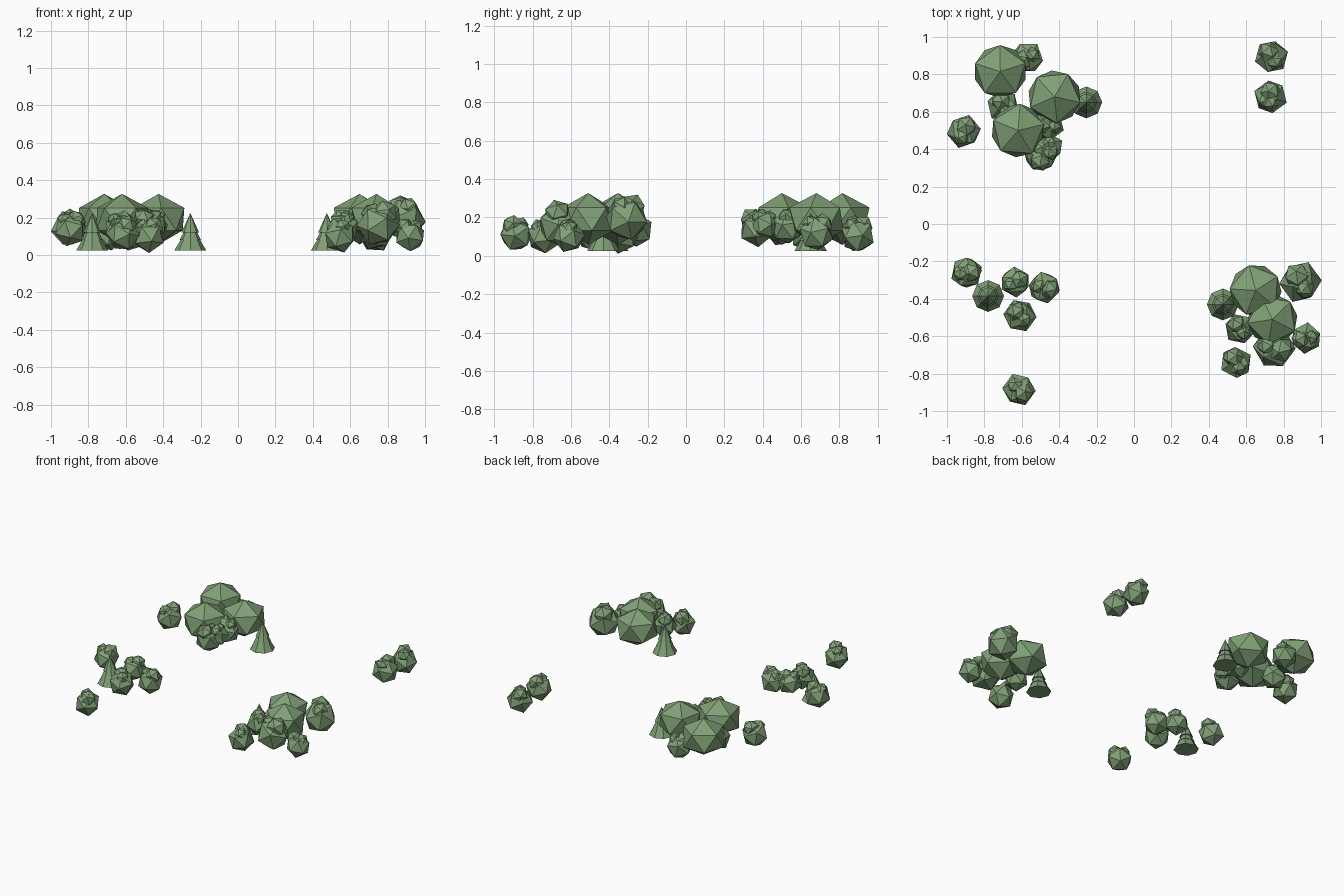
import bpy
import math
import random
from mathutils import Vector

random.seed(7)
cube = bpy.data.objects.get("Cube")
if cube:
    bpy.data.objects.remove(cube, do_unlink=True)

# Single foliage colour
leaf = bpy.data.materials.new("leaf_green")
leaf.use_nodes = True
GREEN = (0.22, 0.355, 0.185, 1)
leaf.diffuse_color = GREEN
leaf.node_tree.nodes["Principled BSDF"].inputs["Base Color"].default_value = GREEN


def finish(name):
    ob = bpy.context.object
    ob.name = name
    ob.data.materials.append(leaf)
    return ob


def blob(name, pos, radius, squash=1.0, tilt=0.0):
    """Low-poly clump: a twenty-sided ball, optionally flattened or tilted."""
    turn = [random.uniform(-tilt, tilt), random.uniform(-tilt, tilt),
            random.uniform(0, math.tau)]
    bpy.ops.mesh.primitive_ico_sphere_add(subdivisions=1, radius=radius,
                                          location=pos, rotation=turn)
    ob = finish(name)
    ob.scale.z = squash
    return ob


def bush(name, x, y, z, radius):
    """Main clump with two smaller clumps sunk into its crown."""
    pos = Vector((x, y, z))
    blob(name, pos, radius, tilt=0.5)
    angle = random.uniform(0, math.tau)
    for i, size in enumerate((0.62, 0.5)):
        a = angle + i * math.pi
        shift = Vector((math.cos(a) * 0.32, math.sin(a) * 0.32, 0.55)) * radius
        blob(f"{name}_crown_{i + 1}", pos + shift, radius * size, tilt=0.5)


def pine(name, x, y):
    """Three stacked cone skirts."""
    for i, (base, tip, r) in enumerate(((0.025, 0.17, 0.085),
                                        (0.08, 0.19, 0.058),
                                        (0.12, 0.225, 0.047))):
        bpy.ops.mesh.primitive_cone_add(vertices=8, radius1=r, depth=tip - base,
                                        location=(x, y, (base + tip) / 2))
        finish(f"{name}_skirt_{i + 1}")


# Broad flattened canopies
canopies = [(-0.715, 0.815, 0.158), (-0.425, 0.68, 0.158), (-0.62, 0.5, 0.16),
            (0.65, -0.355, 0.155), (0.74, -0.51, 0.15)]
for i, (x, y, r) in enumerate(canopies):
    blob(f"canopy_{i + 1}", (x, y, 0.192), r, squash=0.135 / r)

# Round bushes
bushes = {
    "back_right_bush": [(-0.57, 0.89, 0.11, 0.09), (-0.91, 0.495, 0.14, 0.093),
                        (-0.70, 0.63, 0.11, 0.09), (-0.5, 0.37, 0.14, 0.095),
                        (-0.45, 0.41, 0.16, 0.075), (-0.46, 0.53, 0.15, 0.09)],
    "front_right_bush": [(-0.895, -0.26, 0.135, 0.09), (-0.635, -0.31, 0.14, 0.085),
                         (-0.48, -0.34, 0.1, 0.09), (-0.61, -0.49, 0.11, 0.09),
                         (-0.615, -0.885, 0.11, 0.09)],
    "back_left_bush": [(0.735, 0.895, 0.105, 0.092), (0.73, 0.68, 0.115, 0.092)],
    "front_left_bush": [(0.89, -0.31, 0.19, 0.115), (0.92, -0.61, 0.1, 0.085),
                        (0.545, -0.74, 0.1, 0.09), (0.565, -0.56, 0.15, 0.085),
                        (0.75, -0.66, 0.16, 0.115)],
}
for name, spots in bushes.items():
    for i, spot in enumerate(spots):
        bush(f"{name}_{i + 1}", *spot)

# Small conifers
for name, x, y in (("back_pine", -0.255, 0.65), ("right_pine", -0.78, -0.385),
                   ("left_pine", 0.475, -0.43)):
    pine(name, x, y)
